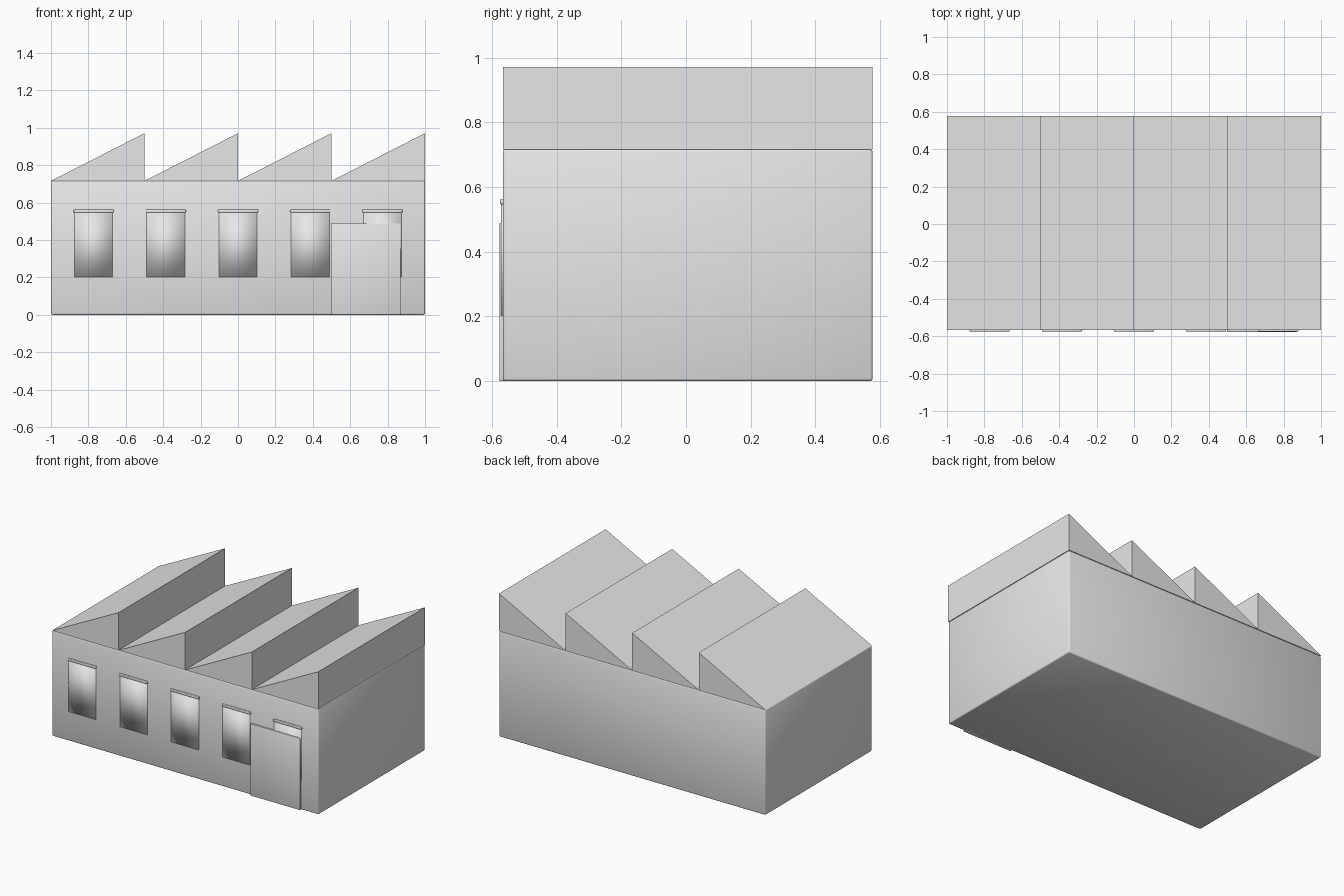
import bpy
import bmesh

if "Cube" in bpy.data.objects:
    bpy.data.objects.remove(bpy.data.objects["Cube"], do_unlink=True)

FRONT, BACK, WALL_TOP = -0.566, 0.577, 0.716

grey = bpy.data.materials.new("plain_grey")
grey.use_nodes = True
grey.diffuse_color = (0.8, 0.8, 0.8, 1)
grey.node_tree.nodes["Principled BSDF"].inputs["Base Color"].default_value = (0.8, 0.8, 0.8, 1)


def add_object(name, bm, smooth):
    bmesh.ops.recalc_face_normals(bm, faces=bm.faces)
    for face in bm.faces:
        face.smooth = smooth
    mesh = bpy.data.meshes.new(name)
    bm.to_mesh(mesh)
    bm.free()
    mesh.materials.append(grey)
    obj = bpy.data.objects.new(name, mesh)
    bpy.context.collection.objects.link(obj)
    return obj


def box(name, x, y, z, bevel=0.0):
    """Soft-shaded box between (low, high) limits on each axis."""
    bm = bmesh.new()
    bmesh.ops.create_cube(bm, size=1)
    for v in bm.verts:
        v.co = [lim[c > 0] for lim, c in zip((x, y, z), v.co)]
    if bevel:
        bmesh.ops.bevel(bm, geom=bm.edges[:], offset=bevel, segments=2,
                        profile=0.5, affect='EDGES')
    return add_object(name, bm, True)


def roof_tooth(name, x0, x1, z0, z1):
    """Wedge rising towards +x, with an upright face on that side."""
    bm = bmesh.new()
    profile = [(x0, z0), (x1, z0), (x1, z1)]
    face = bm.faces.new([bm.verts.new((x, FRONT, z)) for x, z in profile])
    new = bmesh.ops.extrude_face_region(bm, geom=[face])["geom"]
    for v in new:
        if isinstance(v, bmesh.types.BMVert):
            v.co.y = BACK
    return add_object(name, bm, False)


# Main block
box("walls", (-1, 1), (FRONT, BACK), (0, WALL_TOP), 0.008)

# Sawtooth roof
for i in range(4):
    x = -1 + 0.5 * i
    roof_tooth(f"roof_tooth_{i + 1}", x, x + 0.5, WALL_TOP, 0.971)

# Windows with lintels
for i in range(5):
    x = -0.772 + 0.386 * i
    box(f"window_{i + 1}", (x - 0.102, x + 0.102), (-0.571, -0.55), (0.202, 0.552))
    box(f"lintel_{i + 1}", (x - 0.107, x + 0.107), (-0.575, -0.55), (0.546, 0.563), 0.004)

# Wide loading door
box("loading_door", (0.497, 0.87), (-0.577, -0.55), (0, 0.488), 0.002)
